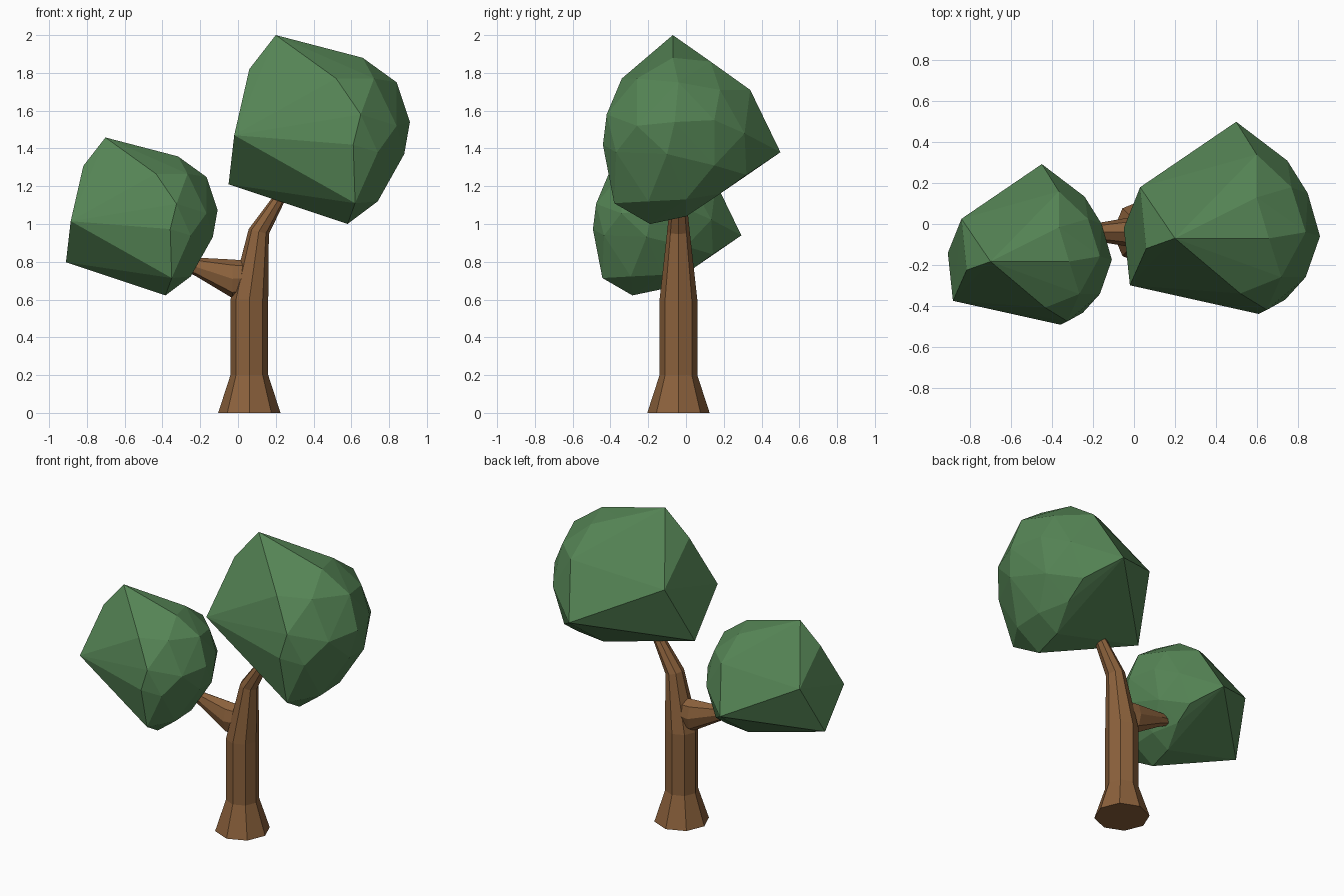
import bpy, bmesh
from math import cos, sin, pi
from mathutils import Vector

if "Cube" in bpy.data.objects:
    bpy.data.objects.remove(bpy.data.objects["Cube"])


def material(name, color):
    m = bpy.data.materials.new(name)
    m.diffuse_color = (*color, 1)
    m.use_nodes = True
    m.node_tree.nodes["Principled BSDF"].inputs["Base Color"].default_value = m.diffuse_color
    return m


def finish(bm, name, mat):
    bmesh.ops.recalc_face_normals(bm, faces=bm.faces)
    mesh = bpy.data.meshes.new(name)
    bm.to_mesh(mesh)
    bm.free()
    mesh.materials.append(mat)
    obj = bpy.data.objects.new(name, mesh)
    bpy.context.collection.objects.link(obj)
    return obj


def limb(name, rings, mat, sides=8):
    """Skin eight-sided rings: x, z, radius in profile, radius in y, tilt about y."""
    bm = bmesh.new()
    loops = []
    for x, z, r, ry, tilt in rings:
        loop = []
        for i in range(sides):
            a = 2 * pi * i / sides
            loop.append(bm.verts.new((x + r * cos(a) * cos(tilt), -0.04 + ry * sin(a),
                                      z - r * cos(a) * sin(tilt))))
        loops.append(loop)
    for lo, hi in zip(loops, loops[1:]):
        for i in range(sides):
            j = (i + 1) % sides
            bm.faces.new((lo[i], lo[j], hi[j], hi[i]))
    bm.faces.new(loops[0][::-1])
    bm.faces.new(loops[-1])
    return finish(bm, name, mat)


# Corners of the faceted crown
CROWN = [
    (0.20, -0.07, 2.00), (0.06, -0.12, 1.82), (-0.02, -0.30, 1.47), (-0.05, -0.02, 1.21),
    (0.03, 0.18, 1.60), (0.50, 0.50, 1.38), (0.58, -0.19, 1.00), (0.62, -0.38, 1.11),
    (0.61, -0.44, 1.42), (0.65, -0.42, 1.58), (0.52, -0.34, 1.77), (0.47, 0.04, 1.91),
    (0.66, -0.07, 1.88), (0.60, 0.13, 1.86), (0.60, 0.34, 1.71), (0.72, -0.26, 1.77),
    (0.84, -0.04, 1.75), (0.91, -0.06, 1.54), (0.84, -0.26, 1.52), (0.74, -0.37, 1.38),
    (0.88, -0.10, 1.37), (0.85, 0.15, 1.55), (0.75, 0.31, 1.48), (0.74, -0.20, 1.12),
    (0.74, 0.00, 1.13), (0.60, 0.00, 1.04), (0.66, 0.18, 1.16), (0.66, 0.32, 1.26),
    (0.81, 0.15, 1.31), (0.77, 0.18, 1.71),
]


def crown(name, scale, offset, mat):
    bm = bmesh.new()
    for p in CROWN:
        bm.verts.new(Vector(p) * scale + Vector(offset))
    hull = bmesh.ops.convex_hull(bm, input=bm.verts)
    loose = {v for v in hull["geom_interior"] if isinstance(v, bmesh.types.BMVert)}
    bmesh.ops.delete(bm, geom=list(loose), context='VERTS')
    return finish(bm, name, mat)


bark = material("bark", (0.26, 0.12, 0.045))
leaves = material("leaves", (0.09, 0.23, 0.09))

# Trunk with flared foot, bending into the large crown
limb("trunk", [
    (0.06, 0.00, 0.165, 0.165, 0),
    (0.06, 0.20, 0.10, 0.10, 0),
    (0.06, 0.60, 0.10, 0.10, 0),
    (0.11, 0.96, 0.055, 0.06, 0.25),
    (0.215, 1.13, 0.033, 0.042, 0.5),
    (0.30, 1.27, 0.025, 0.03, 0.5),
], bark)

# Side branch tapering into the small crown
limb("branch", [
    (0.07, 0.715, 0.09, 0.06, pi / 2),
    (-0.03, 0.71, 0.102, 0.07, pi / 2),
    (-0.22, 0.772, 0.05, 0.038, pi / 2),
    (-0.35, 0.805, 0.02, 0.02, pi / 2),
], bark)

# Foliage
crown("large_crown", 1.0, (0, 0, 0), leaves)
crown("small_crown", 0.836, (-0.869, -0.125, -0.214), leaves)
